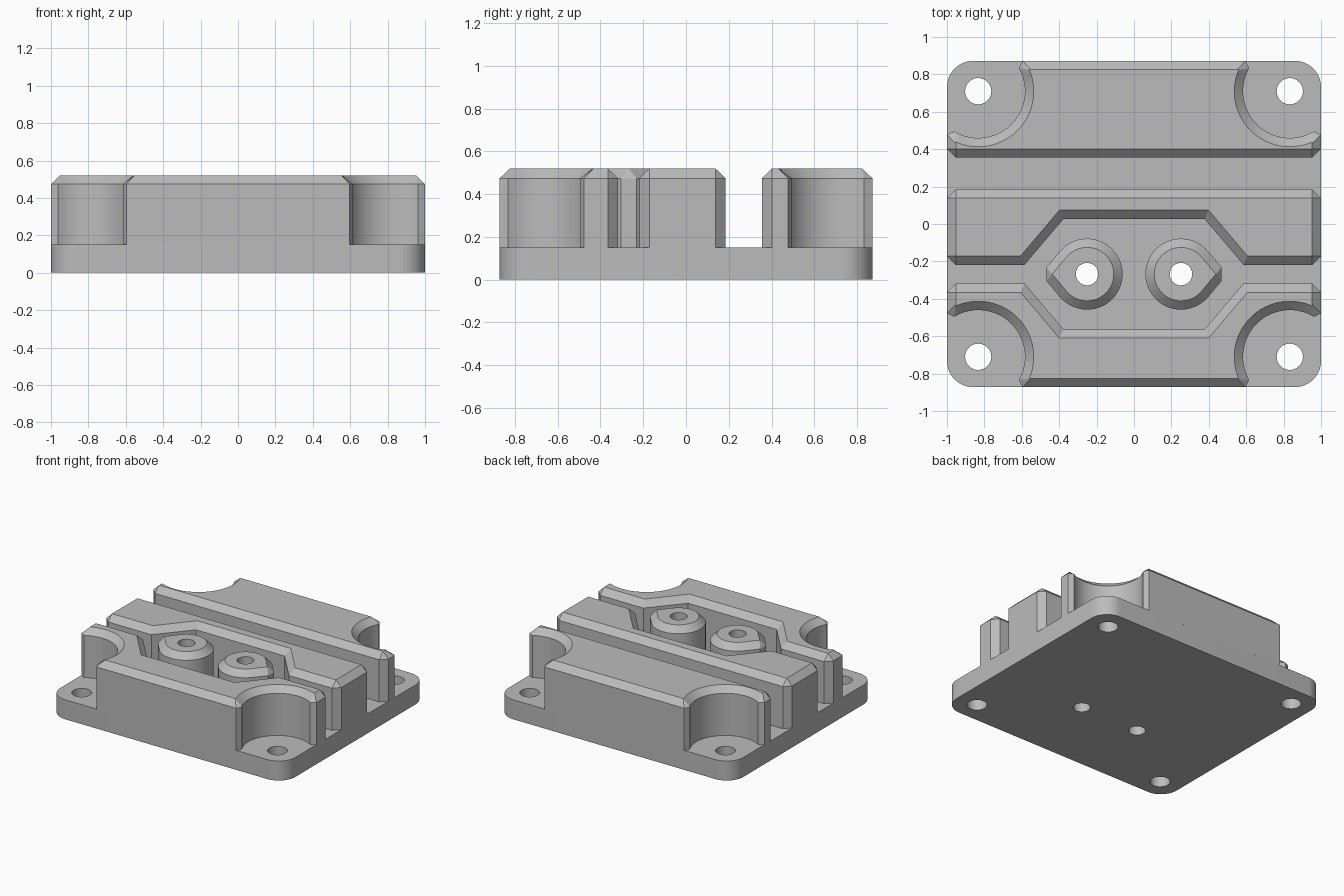
import bpy, bmesh
from math import radians, cos, sin, pi
from mathutils import Vector

cube = bpy.data.objects.get("Cube")
if cube:
    bpy.data.objects.remove(cube, do_unlink=True)

HALF_Y = 0.872           # half depth of the plate
PLATE, EDGE, TOP = 0.15, 0.474, 0.52
C = 0.047                # chamfer size
BOLT = Vector((0.833, 0.71))
SLOT_Y = -0.268          # centre line of the shaped channel

grey = bpy.data.materials.new("plain_grey")
grey.use_nodes = True
colour = (0.5, 0.5, 0.5, 1)
grey.diffuse_color = colour
grey.node_tree.nodes["Principled BSDF"].inputs["Base Color"].default_value = colour


def arc(centre, r, start, end, n):
    """Points on an arc, angles in degrees."""
    angles = [radians(start + (end - start) * i / n) for i in range(n + 1)]
    return [Vector((centre[0] + r * cos(a), centre[1] + r * sin(a))) for a in angles]


def circle(centre, r):
    return arc(centre, r, 0, 360, 40)[:-1]


def mirrored(half):
    """Close a right-hand half outline with its mirror image."""
    half = [Vector(p) for p in half]
    return half + [Vector((-p.x, p.y)) for p in reversed(half)]


def chamfer_rings(outline):
    """Wall ring with cut upright corners, and the matching inset top ring."""
    n = len(outline)
    wall, top, sharp = [], [], []
    for i, p in enumerate(outline):
        a = (p - outline[i - 1]).normalized()
        b = (outline[(i + 1) % n] - p).normalized()
        na, nb = Vector((-a.y, a.x)), Vector((-b.y, b.x))
        t = p + (na + nb) * (C / (1 + na.dot(nb)))
        if a.x * b.y - a.y * b.x > 0 and a.dot(b) < 0.5:
            wall += [p - a * C, p + b * C]
            top += [t, t]
            sharp.append(t)
        else:
            wall.append(p)
            top.append(t)
    # Pull overshooting inset points back to the nearest corner
    for i, t in enumerate(top):
        if abs(t.x) > 1 - C + 0.003 or abs(t.y) > HALF_Y - C + 0.003:
            top[i] = min(sharp, key=lambda s: (s - t).length)
    return wall, top


def solid(name, levels, holes=()):
    """Stack (ring, z) levels into a closed solid with through holes."""
    bm = bmesh.new()
    low, high = levels[0][1], levels[-1][1]
    stacks = [levels] + [[(h, low), (h, high)] for h in holes]
    for stack in stacks:
        rings = [[bm.verts.new((p.x, p.y, z)) for p in ring] for ring, z in stack]
        for r, s in zip(rings, rings[1:]):
            for i in range(len(r)):
                bm.faces.new((r[i - 1], r[i], s[i], s[i - 1]))
    bmesh.ops.remove_doubles(bm, verts=bm.verts, dist=0.0015)
    for z, normal in ((low, -1), (high, 1)):
        rim = [e for e in bm.edges if e.is_boundary
               and all(abs(v.co.z - z) < 1e-4 for v in e.verts)]
        bmesh.ops.triangle_fill(bm, use_beauty=True, edges=rim, normal=(0, 0, normal))
    bmesh.ops.recalc_face_normals(bm, faces=bm.faces)
    mesh = bpy.data.meshes.new(name)
    bm.to_mesh(mesh)
    bm.free()
    mesh.materials.append(grey)
    obj = bpy.data.objects.new(name, mesh)
    bpy.context.collection.objects.link(obj)
    bpy.ops.object.select_all(action='DESELECT')
    obj.select_set(True)
    bpy.context.view_layer.objects.active = obj
    bpy.ops.object.shade_smooth_by_angle(angle=radians(25))
    return obj


def raised(name, outline, holes=()):
    wall, top = chamfer_rings(outline)
    return solid(name, [(wall, PLATE), (wall, EDGE), (top, TOP)], holes)


# Base plate with rounded corners, four bolt holes and two post holes
R = 0.14
corner = Vector((1 - R, HALF_Y - R))
right_side = arc((corner.x, -corner.y), R, -90, 0, 12) + arc(corner, R, 0, 90, 12)
bolt_holes = [circle((sx * BOLT.x, sy * BOLT.y), 0.07) for sx in (-1, 1) for sy in (-1, 1)]
post_holes = [circle((x, SLOT_Y), 0.06) for x in (-0.251, 0.251)]
solid("base_plate", [(mirrored(right_side), 0), (mirrored(right_side), PLATE)],
      bolt_holes + post_holes)

# Curved bolt recess, from the front edge round to the side edge
recess_centre = (BOLT.x, -BOLT.y)
recess = (arc(recess_centre, 0.25, 220.4, 209.4, 1)
          + arc(recess_centre, 0.25, 202.8, 66.2, 22)
          + arc(recess_centre, 0.25, 59.1, 48.1, 1))

# Front block, middle block and back block
bend, inner = Vector((0.585, 0.05)), Vector((0.377, 0.295))
raised("front_block", mirrored(recess + [
    (1, SLOT_Y - bend.y), (bend.x, SLOT_Y - bend.y), (inner.x, SLOT_Y - inner.y)]))
raised("middle_block", mirrored([
    (inner.x, SLOT_Y + inner.y), (bend.x, SLOT_Y + bend.y),
    (1, SLOT_Y + bend.y), (1, 0.185)]))
raised("back_block", mirrored(
    [(1, 0.355)] + [(p.x, -p.y) for p in reversed(recess)]))

# Teardrop posts pointing outwards along the channel
post = arc((0.251, SLOT_Y), 0.19, 40, 320, 40)
post.append(Vector((0.251 + 0.19 / cos(radians(40)), SLOT_Y)))
raised("left_post", post, [post_holes[1]])
raised("right_post", [Vector((-p.x, p.y)) for p in reversed(post)], [post_holes[0]])
